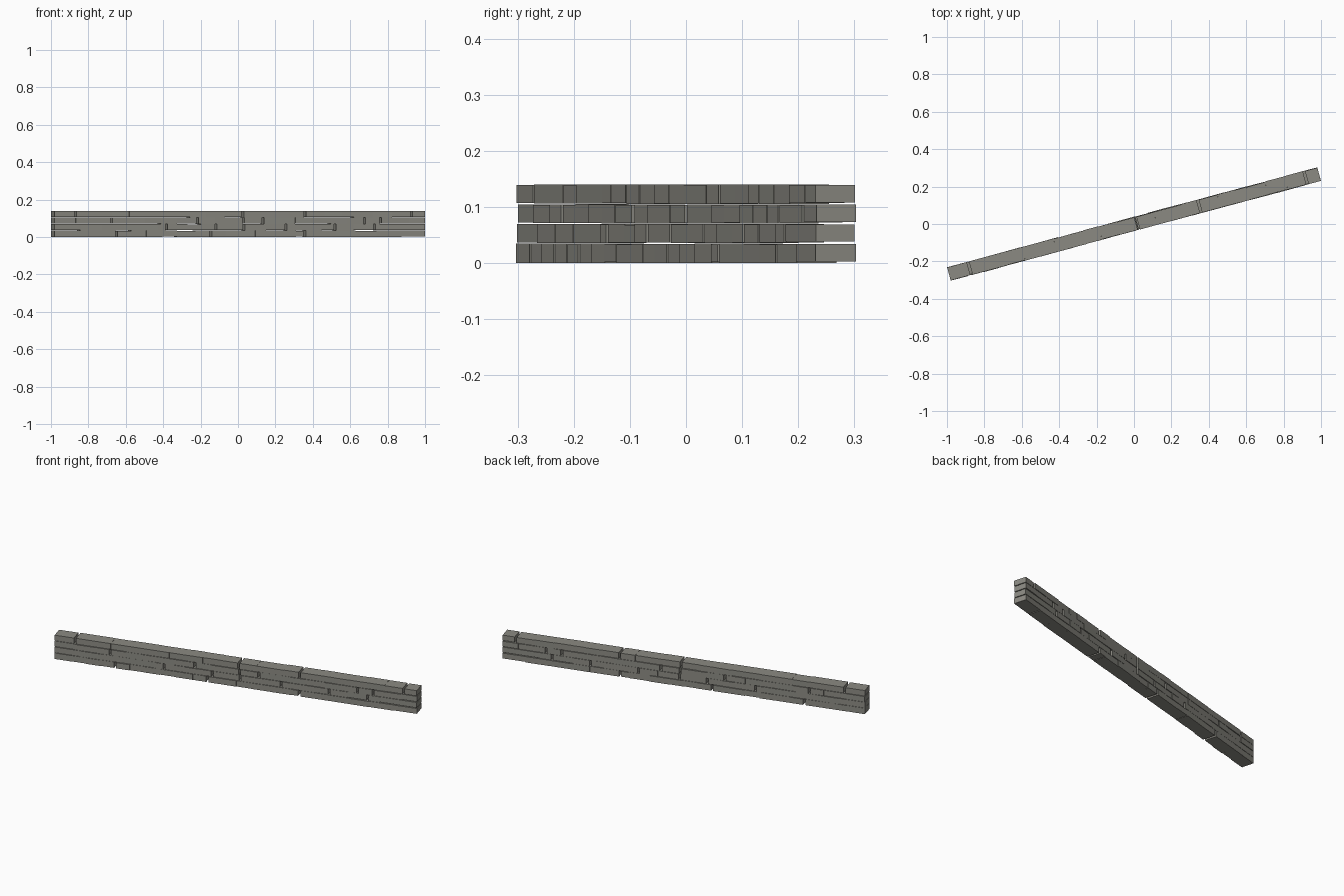
import bpy, bmesh, random
from math import radians
from mathutils import Matrix, Vector

random.seed(4)
cube = bpy.data.objects.get("Cube")
if cube:
    bpy.data.objects.remove(cube, do_unlink=True)

stone = bpy.data.materials.new("grey_stone")
stone.use_nodes = True
colour = (0.26, 0.255, 0.225, 1)
stone.diffuse_color = colour
stone.node_tree.nodes["Principled BSDF"].inputs["Base Color"].default_value = colour

LENGTH, DEPTH, HEIGHT, GAP = 2.05, 0.073, 0.14, 0.012
TURN = Matrix.Rotation(radians(15.1), 4, 'Z')
PITCH = HEIGHT / 4

# Relative brick lengths of each course, bottom to top, and its open joints
COURSES = [
    ([14, 12, 12, 12, 12, 12, 13, 12, 15, 12, 12, 12, 12, 16, 17, 7, 25, 16, 17, 20, 19],
     {4, 10, 16}),
    ([21, 18, 17, 28, 7, 17, 11, 12, 23, 18, 16, 13, 16, 11, 15, 17, 10, 31],
     {5, 8, 9, 11, 14, 16}),
    ([17, 17, 12, 13, 14, 13, 13, 17, 14, 23, 16, 26, 13, 16, 13, 14, 13, 23, 13],
     {3, 8, 10, 11, 16, 17}),
    ([17, 30, 14, 26, 9, 15, 13, 15, 15, 15, 23, 13, 16, 14, 10, 15, 16, 16, 11],
     {1, 9, 12, 18}),
]


def add_brick(bm, start, end, low, high, depth, shift):
    """Add one slightly uneven block to a course."""
    place = Matrix.Translation(((start + end) / 2, shift, (low + high) / 2))
    tilt = Matrix.Rotation(radians(random.uniform(-0.4, 0.4)), 4, 'Z')
    size = Matrix.Diagonal(Vector((end - start, depth, high - low, 1)))
    bmesh.ops.create_cube(bm, size=1, matrix=TURN @ place @ tilt @ size)


for row, (lengths, joints) in enumerate(COURSES):
    bm = bmesh.new()
    scale = LENGTH / sum(lengths)
    along = -LENGTH / 2
    last = len(lengths) - 1
    for i, length in enumerate(lengths):
        start, end = along, along + length * scale
        along = end
        # Open joints leave a slot, the others meet
        if i in joints:
            start += GAP / 2
        if i + 1 in joints:
            end -= GAP / 2
        low = row * PITCH + random.uniform(0, 0.002)
        high = (row + 1) * PITCH - random.uniform(0, 0.002)
        # The bottom and top of the wall stay level; end blocks sit apart
        if row == 0 and i != last:
            low = random.choice((0, 0, 0.002))
        if row == 3:
            high = HEIGHT - random.choice((0, 0, 0.001))
        if i == last:
            low, high = row * PITCH + 0.003, (row + 1) * PITCH - 0.001
        add_brick(bm, start, end, low, high,
                  DEPTH + random.uniform(-0.003, 0.002), random.uniform(-0.0015, 0.0015))
    mesh = bpy.data.meshes.new(f"brick_course_{row + 1}")
    bm.to_mesh(mesh)
    bm.free()
    mesh.materials.append(stone)
    course = bpy.data.objects.new(f"brick_course_{row + 1}", mesh)
    bpy.context.collection.objects.link(course)
